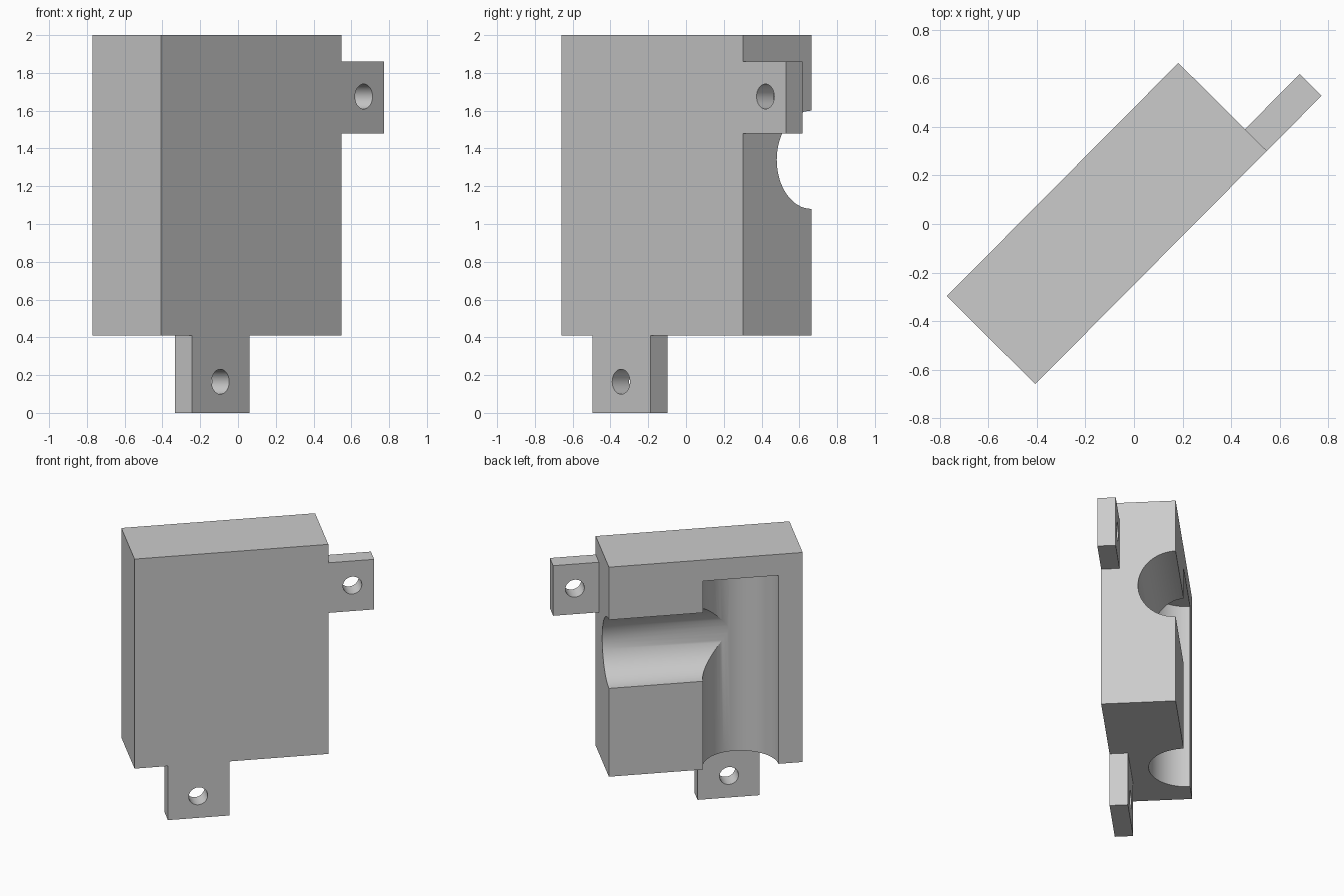
import bpy
import math
from mathutils import Matrix, Vector

if "Cube" in bpy.data.objects:
    bpy.data.objects.remove(bpy.data.objects["Cube"], do_unlink=True)

# Local frame of the housing: u along its width, v towards its back
FRAME = Matrix.Translation((-0.112, 0.002, 0)) @ Matrix.Rotation(math.radians(45.2), 4, "Z")
HALF_W, HALF_D = 0.677, 0.257
BOTTOM, TOP = 0.41, 2.0

grey = bpy.data.materials.new("plain grey")
grey.use_nodes = True
grey.diffuse_color = (0.6, 0.6, 0.6, 1)
grey.node_tree.nodes["Principled BSDF"].inputs["Base Color"].default_value = (0.6, 0.6, 0.6, 1)


def box(name, low, high):
    """Box between two corners in the housing frame."""
    low, high = Vector(low), Vector(high)
    bpy.ops.mesh.primitive_cube_add(size=1)
    ob = bpy.context.object
    ob.name = name
    ob.data.transform(FRAME @ Matrix.Translation((low + high) / 2)
                      @ Matrix.Diagonal((*(high - low), 1)))
    ob.data.materials.append(grey)
    return ob


def cylinder(start, end, radius):
    """Cutter rod between two points in the housing frame."""
    start, end = Vector(start), Vector(end)
    axis = end - start
    bpy.ops.mesh.primitive_cylinder_add(vertices=64, radius=radius, depth=axis.length)
    ob = bpy.context.object
    turn = axis.to_track_quat("Z", "Y").to_matrix().to_4x4()
    ob.data.transform(FRAME @ Matrix.Translation((start + end) / 2) @ turn)
    ob.hide_render = True
    return ob


def cut(ob, *cutters):
    """Subtract the cutters, then smooth the round walls."""
    bpy.ops.object.select_all(action="DESELECT")
    ob.select_set(True)
    bpy.context.view_layer.objects.active = ob
    for cutter in cutters:
        mod = ob.modifiers.new("cut", "BOOLEAN")
        mod.operation, mod.solver, mod.object = "DIFFERENCE", "EXACT", cutter
        bpy.ops.object.modifier_apply(modifier=mod.name)
        bpy.data.objects.remove(cutter, do_unlink=True)
    bpy.ops.object.shade_smooth_by_angle(angle=math.radians(25))


# Housing with a vertical channel and a side channel sunk in its back
CHANNEL_U, CHANNEL_Z = -0.245, 1.34
housing = box("housing", (-HALF_W, -HALF_D, BOTTOM), (HALF_W, HALF_D, TOP))
cut(housing,
    cylinder((CHANNEL_U, HALF_D, 0), (CHANNEL_U, HALF_D, 1.84), 0.263),
    cylinder((CHANNEL_U, HALF_D, CHANNEL_Z), (1, HALF_D, CHANNEL_Z), 0.26))

# Mounting tabs flush with the front, each with a screw hole
TAB_BACK = -HALF_D + 0.127
for name, low, high, hole in (
    ("side_tab", (HALF_W, 1.48), (0.997, 1.86), (0.845, 1.675)),
    ("bottom_tab", (-0.444, 0), (-0.012, BOTTOM), (-0.232, 0.165)),
):
    tab = box(name, (low[0], -HALF_D, low[1]), (high[0], TAB_BACK, high[1]))
    cut(tab, cylinder((hole[0], -1, hole[1]), (hole[0], 1, hole[1]), 0.066))
